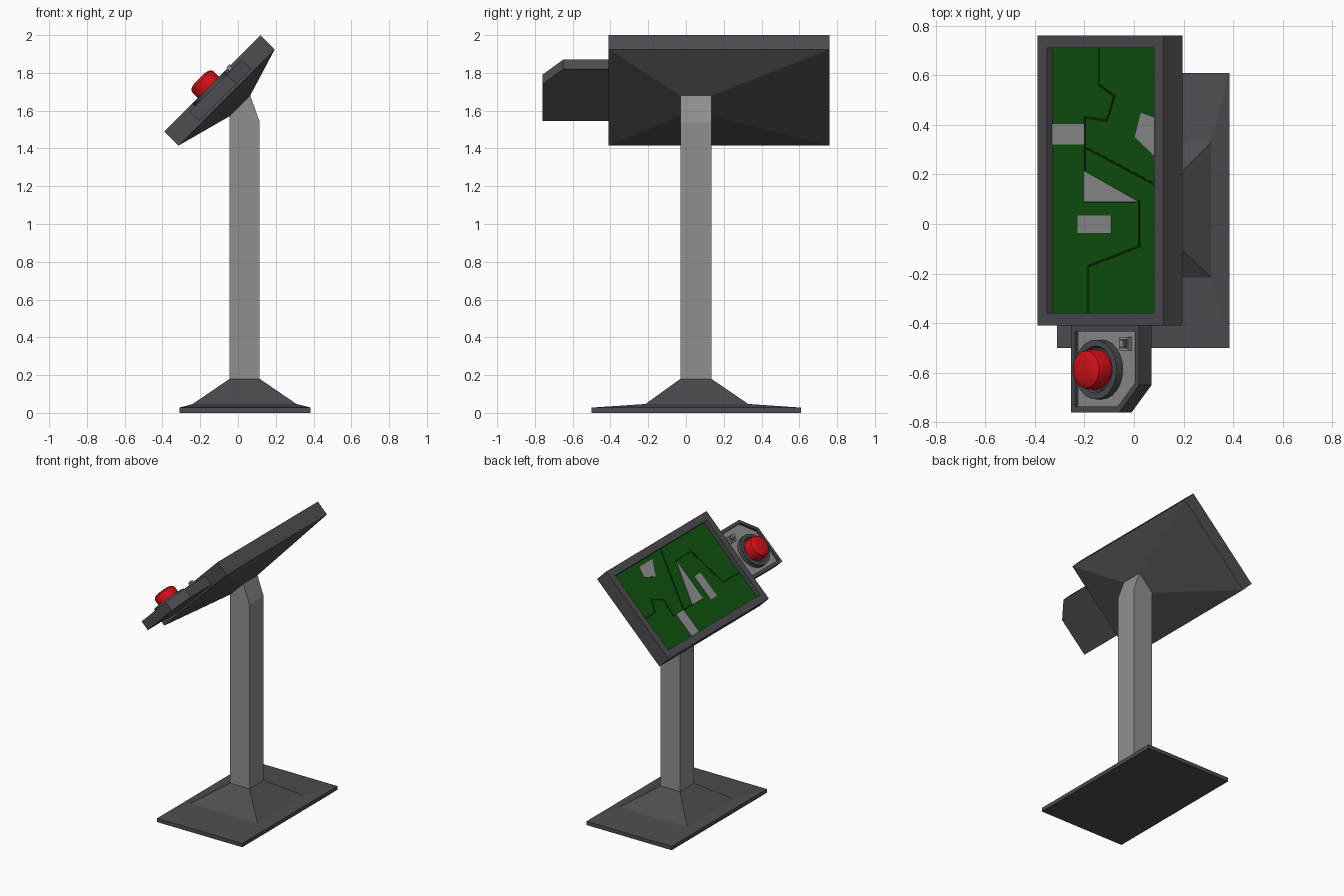
import bpy, math
from mathutils import Matrix, Vector

if "Cube" in bpy.data.objects:
    bpy.data.objects.remove(bpy.data.objects["Cube"])

R2 = math.sqrt(2)
# Tilted panel frame: local x runs up the 45 degree slope, local z is the panel normal
TILT = Matrix(((1/R2, 0, -1/R2, -0.39), (0, 1, 0, 0), (1/R2, 0, 1/R2, 1.49), (0, 0, 0, 1)))
FLAT = Matrix.Identity(4)


def material(name, rgb):
    m = bpy.data.materials.new(name)
    m.diffuse_color = (*rgb, 1)
    m.use_nodes = True
    m.node_tree.nodes["Principled BSDF"].inputs["Base Color"].default_value = m.diffuse_color
    return m


DARK = material("dark_metal", (0.075, 0.075, 0.085))
GREY = material("grey_metal", (0.28, 0.28, 0.28))
GREEN = material("screen_green", (0.005, 0.085, 0.005))
LINE = material("line_green", (0.002, 0.02, 0.002))
RED = material("button_red", (0.65, 0.005, 0.01))


def loft(name, rings, mat, frame=TILT, smooth=False):
    """Skin a stack of (outline, height) rings and cap both ends."""
    n = len(rings[0][0])
    verts = [frame @ Vector((x, y, h)) for outline, h in rings for x, y in outline]
    faces = [list(range(n))[::-1], [len(verts) - n + i for i in range(n)]]
    for r in range(len(rings) - 1):
        for i in range(n):
            j = (i + 1) % n
            faces.append((r*n + i, r*n + j, r*n + n + j, r*n + n + i))
    me = bpy.data.meshes.new(name)
    me.from_pydata(verts, [], faces)
    me.materials.append(mat)
    ob = bpy.data.objects.new(name, me)
    bpy.context.collection.objects.link(ob)
    if smooth:
        bpy.ops.object.select_all(action='DESELECT')
        ob.select_set(True)
        bpy.context.view_layer.objects.active = ob
        bpy.ops.object.shade_smooth_by_angle(angle=math.radians(35))
    return ob


def rect(x0, x1, y0, y1):
    return [(x0, y0), (x1, y0), (x1, y1), (x0, y1)]


def circle(cx, cy, r, n=24):
    return [(cx + r*math.cos(2*math.pi*i/n), cy + r*math.sin(2*math.pi*i/n)) for i in range(n)]


def on_screen(pts, depth=-0.034):
    """Top-view x, y to slope coordinates at the given depth."""
    return [((x + 0.39)*R2 + depth, y) for x, y in pts]


# Foot
foot = rect(-0.31, 0.385, -0.50, 0.61)
post = rect(-0.045, 0.115, -0.03, 0.135)
loft("foot", [(foot, 0), (foot, 0.028), (rect(-0.24, 0.31, -0.215, 0.33), 0.047), (post, 0.18)],
     DARK, FLAT)

# Post: side profile extruded along y, its top cut to meet the panel
UPRIGHT = Matrix(((1, 0, 0, 0), (0, 0, -1, 0), (0, 1, 0, 0), (0, 0, 0, 1)))
profile = [(-0.045, 0.17), (0.115, 0.17), (0.115, 1.54), (0.065, 1.68), (-0.045, 1.57)]
loft("post", [(profile, -0.135), (profile, 0.03)], GREY, UPRIGHT)

# Screen housing: tapered back, slab, rim and recess in one skin
outer = rect(0, 0.721, -0.41, 0.76)
inner = rect(0.054, 0.667, -0.36, 0.71)
loft("screen_housing", [(rect(0.30, 0.456, -0.03, 0.135), -0.187), (outer, -0.106), (outer, 0),
                        (inner, 0), (inner, -0.042)], DARK)
loft("screen", [(inner, -0.046), (inner, -0.034)], GREEN)

# Grey patches on the screen
patches = [
    [(-0.33, 0.32), (-0.20, 0.32), (-0.20, 0.403), (-0.33, 0.403)],
    [(-0.20, 0.09), (0.02, 0.09), (-0.20, 0.215)],
    [(-0.225, -0.037), (-0.09, -0.037), (-0.09, 0.035), (-0.225, 0.035)],
    [(0.005, 0.35), (0.084, 0.275), (0.084, 0.43), (0.03, 0.45)],
]
for i, p in enumerate(patches):
    loft(f"screen_patch_{i + 1}", [(on_screen(p), -0.036), (on_screen(p), -0.031)], GREY)

# Dark boundary lines on the screen
lines = [
    [(-0.14, 0.705), (-0.14, 0.56), (-0.08, 0.515), (-0.11, 0.417), (-0.20, 0.43),
     (-0.20, 0.31), (0.10, 0.15)],
    [(-0.20, 0.31), (-0.20, 0.09), (0.02, 0.09), (0.02, -0.09), (-0.185, -0.17), (-0.185, -0.355)],
]
count = 0
for path in lines:
    pts = [Vector(p) for p in on_screen(path)]
    for a, b in zip(pts, pts[1:]):
        d = (b - a).normalized()*0.005
        s = Vector((-d.y, d.x))
        quad = [a - d - s, b + d - s, b + d + s, a - d + s]
        count += 1
        loft(f"screen_line_{count}", [(quad, -0.036), (quad, -0.0325)], LINE)


# Control box with one clipped corner and a recessed face
def clipped(m):
    k = m*0.41
    return [(0.17 + m, -0.76 + m), (0.446 - k, -0.76 + m), (0.559 - m, -0.65 + k),
            (0.559 - m, -0.41 - m), (0.17 + m, -0.41 - m)]


loft("control_box", [(clipped(0), -0.092), (clipped(0), -0.021), (clipped(0.023), -0.021),
                     (clipped(0.023), -0.041)], DARK)
loft("control_plate", [(clipped(0.023), -0.045), (clipped(0.023), -0.038)], GREY)

# Push button: collar and domed cap
BU, BY = 0.33, -0.587
loft("button_collar", [(circle(BU, BY, r), h) for r, h in
                       [(0.12, -0.04), (0.12, -0.002), (0.095, -0.002), (0.088, -0.014)]],
     DARK, smooth=True)
loft("button", [(circle(BU, BY, r), h) for r, h in
                [(0.08, -0.016), (0.08, 0.038), (0.075, 0.053), (0.06, 0.063), (0.035, 0.068)]],
     RED, smooth=True)

# Small toggle switch
block = rect(0.45, 0.50, -0.51, -0.455)
loft("switch_base", [(block, -0.04), (block, -0.018)], GREY)
slot = rect(0.456, 0.494, -0.502, -0.463)
loft("switch_slot", [(slot, -0.03), (slot, -0.016)], DARK)
loft("switch_lever", [(rect(0.468, 0.488, -0.495, -0.47), -0.02),
                      (rect(0.474, 0.498, -0.497, -0.468), 0.008)], GREY)
